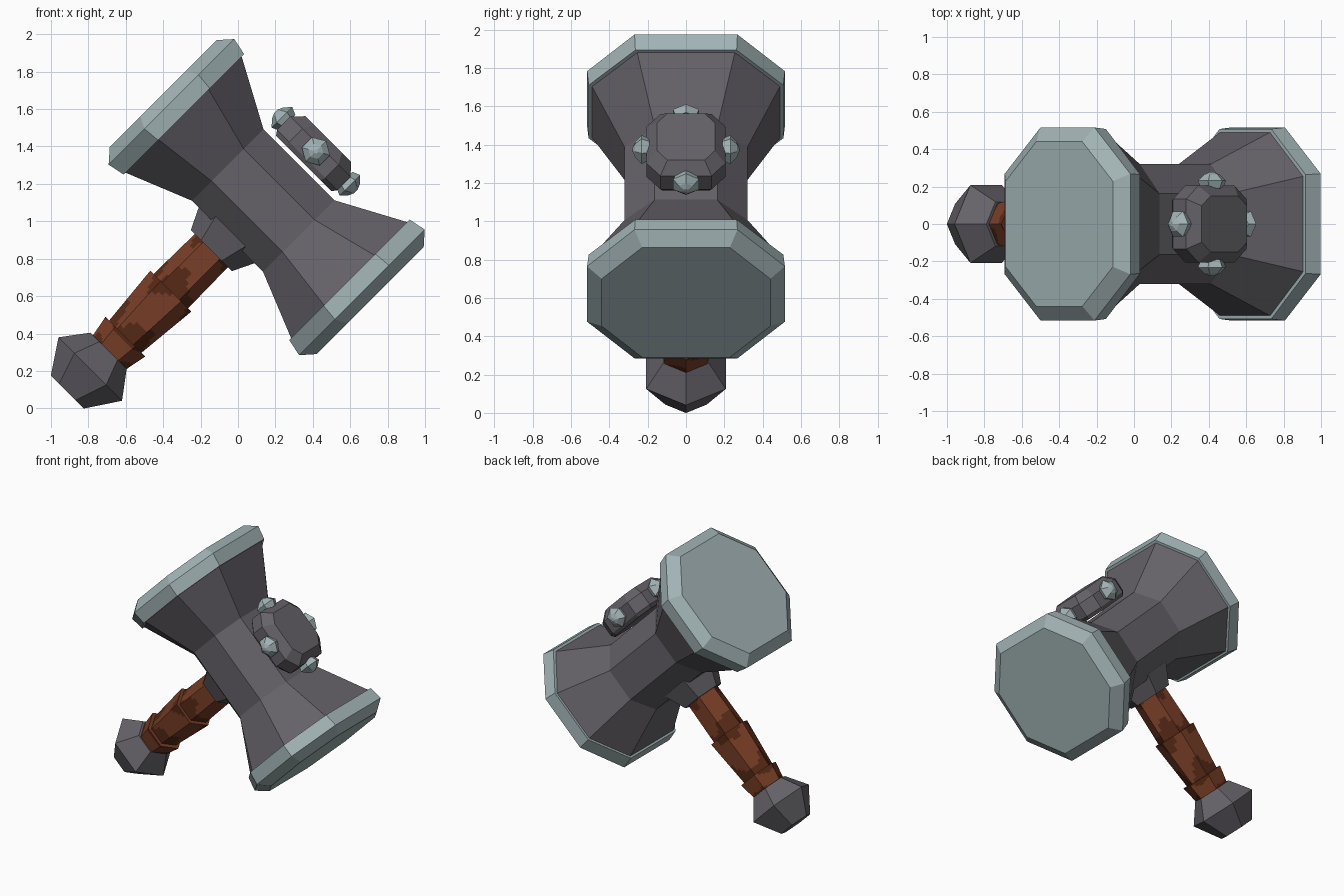
import bpy, bmesh, math
from mathutils import Vector

if "Cube" in bpy.data.objects:
    bpy.data.objects.remove(bpy.data.objects["Cube"])

# Tilted frame: U runs up the handle, V runs along the head, Y is depth
U = Vector((1, 0, 1)).normalized()
V = Vector((1, 0, -1)).normalized()
Y = Vector((0, 1, 0))


def material(name, rgb):
    m = bpy.data.materials.new(name)
    m.diffuse_color = (*rgb, 1)
    m.use_nodes = True
    m.node_tree.nodes["Principled BSDF"].inputs["Base Color"].default_value = m.diffuse_color
    return m


GREY = material("dark_stone", (0.13, 0.122, 0.138))
STEEL = material("pale_steel", (0.36, 0.45, 0.46))
BROWN = material("light_leather", (0.19, 0.048, 0.02))
DARK = material("dark_leather", (0.095, 0.022, 0.008))


def octagon(a, b, ka=0.43, kb=0.52):
    return [(a, -kb * b), (a, kb * b), (ka * a, b), (-ka * a, b),
            (-a, kb * b), (-a, -kb * b), (-ka * a, -b), (ka * a, -b)]


def polygon(r, n=6, split=1):
    c = [Vector((math.cos(2 * math.pi * i / n), math.sin(2 * math.pi * i / n))) * r
         for i in range(n)]
    return [tuple(c[i].lerp(c[(i + 1) % n], j / split)) for i in range(n) for j in range(split)]


def loft(name, rings, origin, axis, ea, eb, mats, rule=None):
    """Skin rings [(distance, 2D points)] along an axis and cap both ends."""
    bm = bmesh.new()
    loops = [[bm.verts.new(origin + axis * d + ea * p[0] + eb * p[1]) for p in pts]
             for d, pts in rings]
    n = len(loops[0])
    for r, (lo, hi) in enumerate(zip(loops, loops[1:])):
        for i in range(n):
            j = (i + 1) % n
            f = bm.faces.new((lo[i], lo[j], hi[j], hi[i]))
            if rule:
                f.material_index = rule(r, i)
    bm.faces.new(loops[0][::-1])
    bm.faces.new(loops[-1])
    bmesh.ops.recalc_face_normals(bm, faces=bm.faces[:])
    me = bpy.data.meshes.new(name)
    bm.to_mesh(me)
    bm.free()
    for m in mats:
        me.materials.append(m)
    ob = bpy.data.objects.new(name, me)
    bpy.context.collection.objects.link(ob)
    return ob


# Head: two flared ends joined by a narrow waist
MID = -0.69
head = U * 0.907 + V * MID
waist_shift = -0.026


def waist(a, b):
    return [(p + waist_shift, q) for p, q in octagon(a, b, 0.45, 0.51)]


loft("head_body", [(-0.66, octagon(0.455, 0.507)), (-0.268, waist(0.27, 0.32)),
                   (0.268, waist(0.27, 0.32)), (0.66, octagon(0.455, 0.507))],
     head, V, U, Y, [GREY])

# Steel striking faces, mirrored
for side, label in ((-1, "upper"), (1, "lower")):
    loft(label + "_striking_face",
         [(0.625, octagon(0.455, 0.508)), (0.72, octagon(0.475, 0.516)),
          (0.782, octagon(0.405, 0.44))], head, V * side, U, Y, [STEEL])

# Collar and pommel
grip = V * -0.697
loft("collar", [(0.495, polygon(0.155)), (0.64, polygon(0.225)), (0.70, polygon(0.225))],
     grip, U, V, Y, [GREY])
loft("pommel", [(-0.583, polygon(0.125)), (-0.41, polygon(0.24)), (-0.272, polygon(0.137))],
     V * -0.707, U, V, Y, [GREY])

# Leather grip: three overlapping wraps with wavy dark patches
ROWS, SPLIT = 14, 5
wraps = [(-0.30, -0.155, 0.122, 0.15), (-0.155, 0.19, 0.122, 0.155), (0.19, 0.53, 0.13, 0.125)]
for k, (s0, s1, r0, r1) in enumerate(wraps):
    def patch(r, i, k=k):
        a = 2 * math.pi * i / (6 * SPLIT)
        f = r / ROWS + 0.16 * math.sin(3 * a + 1.7 * k) + 0.08 * math.sin(5 * a + k)
        return 0 if 0.2 < f < 0.88 else 1
    rings = [(s0 + (s1 - s0) * j / ROWS, polygon(r0 + (r1 - r0) * j / ROWS, 6, SPLIT))
             for j in range(ROWS + 1)]
    loft(f"grip_wrap_{k + 1}", rings, grip, U, V, Y, [BROWN, DARK], patch)

# Crown boss above the waist
boss = V * -0.677
loft("crown_boss", [(1.175, octagon(0.21, 0.19, 0.6, 0.65)), (1.20, octagon(0.228, 0.205, 0.6, 0.65)),
                    (1.30, octagon(0.228, 0.205, 0.6, 0.65)),
                    (1.36, octagon(0.172, 0.15, 0.6, 0.65))], boss, U, V, Y, [GREY])

# Four faceted studs around the boss
for label, d, e, r in (("upper", -V, Y, 0.215), ("lower", V, Y, 0.215),
                       ("front", -Y, V, 0.19), ("back", Y, V, 0.19)):
    loft(label + "_stud", [(r, polygon(0.06, 6)), (r + 0.042, polygon(0.078, 6)),
                           (r + 0.075, polygon(0.042, 6)), (r + 0.088, polygon(0.012, 6))],
         boss + U * 1.266, d, U, e, [STEEL])
